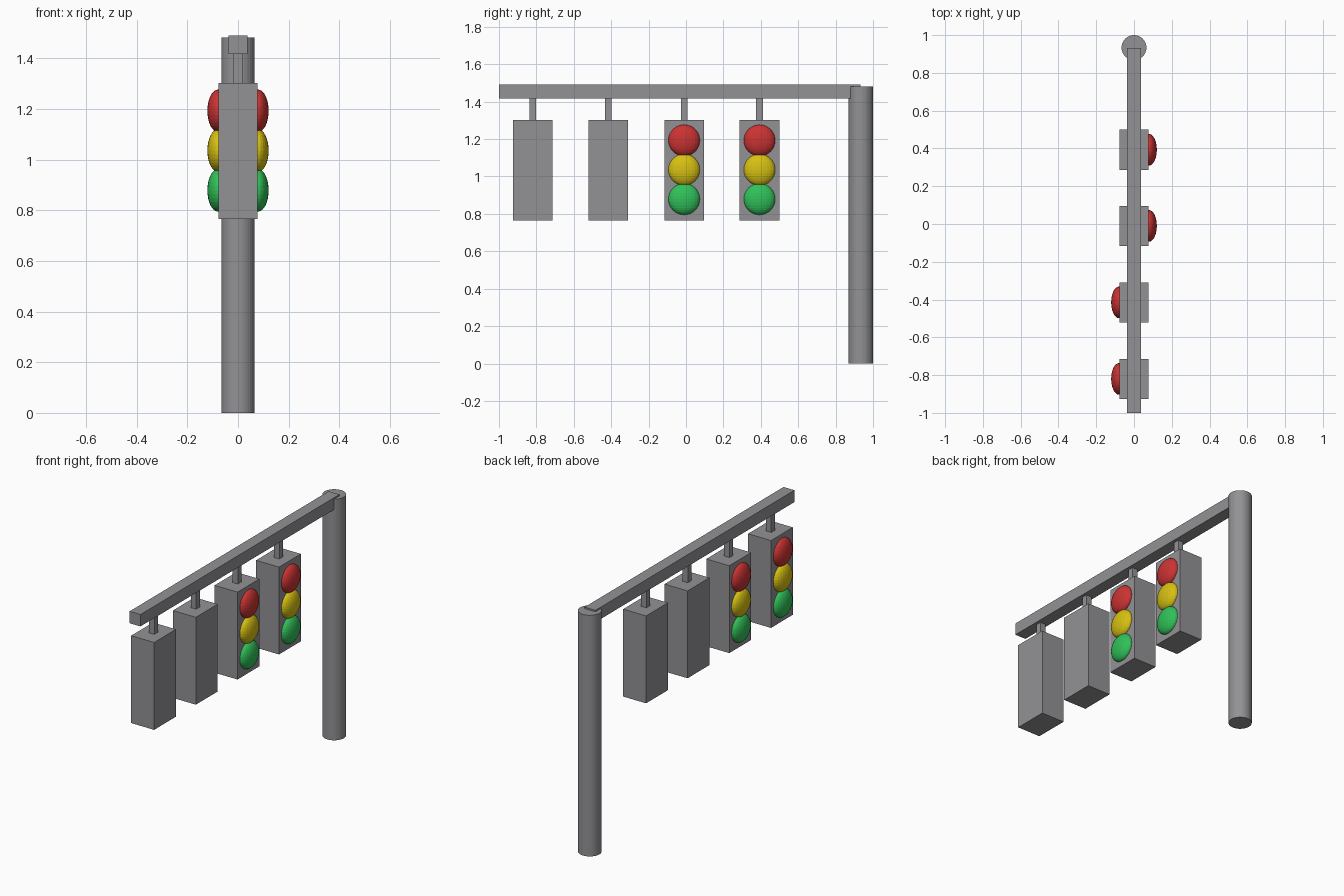
import bpy

if "Cube" in bpy.data.objects:
    bpy.data.objects.remove(bpy.data.objects["Cube"])

BOX_Y = [-0.82, -0.415, -0.01, 0.393]


def colour(name, rgb):
    mat = bpy.data.materials.new(name)
    mat.diffuse_color = (*rgb, 1)
    mat.use_nodes = True
    mat.node_tree.nodes["Principled BSDF"].inputs["Base Color"].default_value = mat.diffuse_color
    return mat


GREY = colour("dark_grey", (0.29, 0.29, 0.305))
LAMPS = [("red", 1.193, colour("red", (0.6, 0.033, 0.033))),
         ("yellow", 1.036, colour("yellow", (0.68, 0.53, 0.006))),
         ("green", 0.879, colour("green", (0.03, 0.53, 0.1)))]


def box(name, x, y, z):
    """Grey box from (min, max) ranges on each axis."""
    bpy.ops.mesh.primitive_cube_add(size=1, location=[(a + b) / 2 for a, b in (x, y, z)])
    ob = bpy.context.object
    ob.name = name
    ob.scale = [b - a for a, b in (x, y, z)]
    bpy.ops.object.transform_apply(location=False, rotation=False, scale=True)
    ob.data.materials.append(GREY)


# upright pole
bpy.ops.mesh.primitive_cylinder_add(vertices=32, radius=0.066, depth=1.482,
                                    location=(0, 0.934, 0.741))
bpy.context.object.name = "pole"
bpy.context.object.data.materials.append(GREY)

# overhead arm
box("arm", (-0.037, 0.037), (-1.0, 0.932), (1.418, 1.491))

for i, y in enumerate(BOX_Y):
    # hanger and signal housing
    box(f"hanger_{i}", (-0.018, 0.018), (y - 0.018, y + 0.018), (1.29, 1.43))
    box(f"housing_{i}", (-0.078, 0.078), (y - 0.106, y + 0.106), (0.765, 1.302))
    # flattened lamps: two heads face -x, the two nearer the pole face +x
    side = -1 if i < 2 else 1
    for label, z, mat in LAMPS:
        bpy.ops.mesh.primitive_uv_sphere_add(segments=24, ring_count=16, radius=0.084,
                                             location=(side * 0.079, y, z))
        lamp = bpy.context.object
        lamp.name = f"{label}_lamp_{i}"
        lamp.scale.x = 0.5
        bpy.ops.object.transform_apply(location=False, rotation=False, scale=True)
        lamp.data.materials.append(mat)
